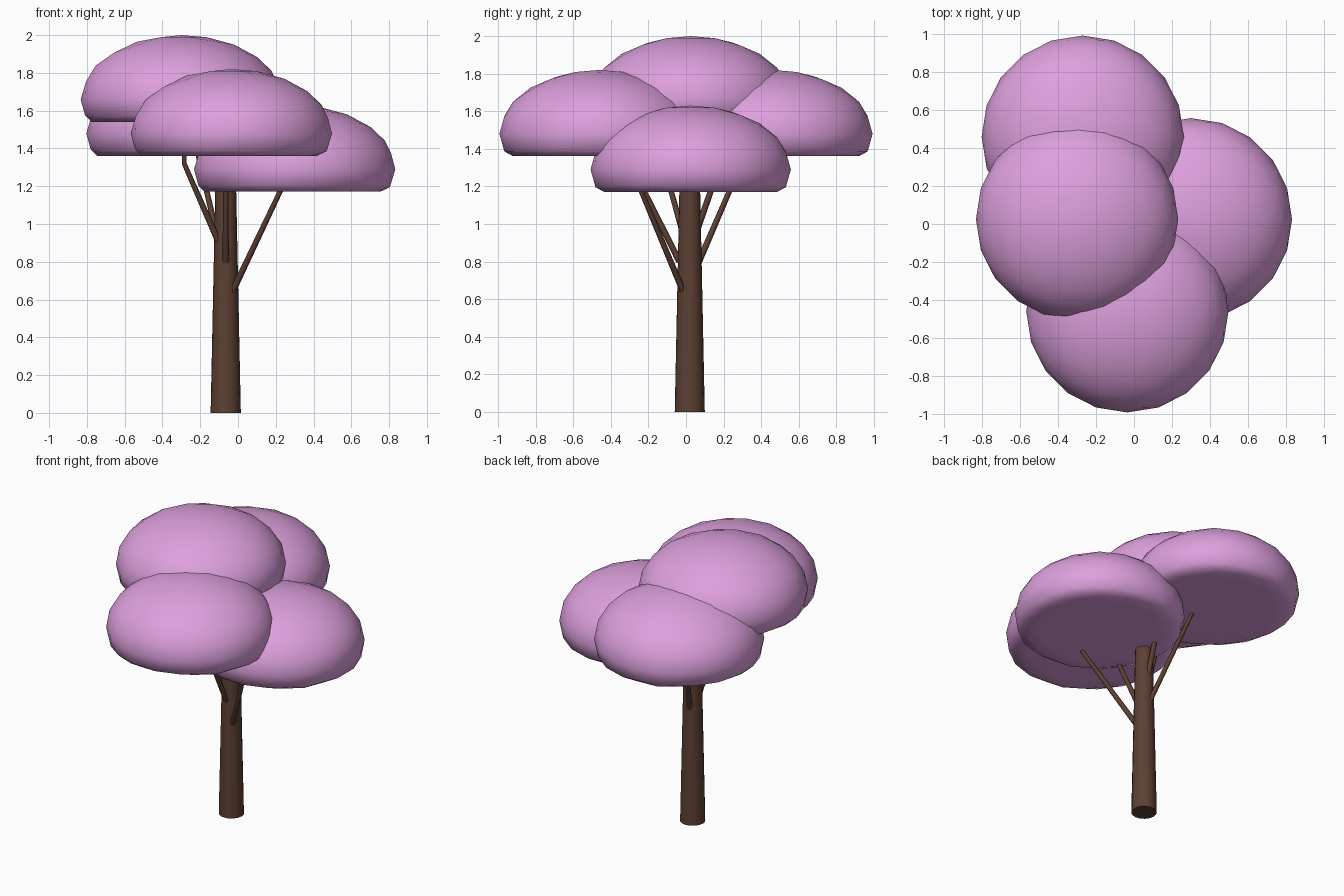
import bpy, bmesh, math
from mathutils import Vector

if "Cube" in bpy.data.objects:
    bpy.data.objects.remove(bpy.data.objects["Cube"])


def material(name, rgb):
    m = bpy.data.materials.new(name)
    m.diffuse_color = (*rgb, 1)
    m.use_nodes = True
    m.node_tree.nodes["Principled BSDF"].inputs["Base Color"].default_value = m.diffuse_color
    return m


BLOSSOM = material("blossom pink", (0.723, 0.352, 0.723))
BARK = material("bark brown", (0.107, 0.051, 0.033))


def add_object(name, bm, mat):
    bmesh.ops.recalc_face_normals(bm, faces=bm.faces)
    mesh = bpy.data.meshes.new(name)
    bm.to_mesh(mesh)
    bm.free()
    mesh.materials.append(mat)
    ob = bpy.data.objects.new(name, mesh)
    bpy.context.collection.objects.link(ob)
    return ob


def smooth(ob, angle=None):
    bpy.ops.object.select_all(action='DESELECT')
    ob.select_set(True)
    bpy.context.view_layer.objects.active = ob
    if angle:
        bpy.ops.object.shade_smooth_by_angle(angle=math.radians(angle))
    else:
        bpy.ops.object.shade_smooth()


def tube(name, points, radii, sides):
    """Round tapered tube through the points, in one closed skin."""
    pts = [Vector(p) for p in points]
    bm = bmesh.new()
    rings = []
    for i, p in enumerate(pts):
        d = (pts[min(i + 1, len(pts) - 1)] - pts[max(i - 1, 0)]).normalized()
        u = d.cross(Vector((0, 1, 0.01))).normalized()
        v = d.cross(u)
        rings.append([bm.verts.new(p + radii[i] * (u * math.cos(a) + v * math.sin(a)))
                      for a in (2 * math.pi * k / sides for k in range(sides))])
    for a, b in zip(rings, rings[1:]):
        for k in range(sides):
            n = (k + 1) % sides
            bm.faces.new((a[k], a[n], b[n], b[k]))
    bm.faces.new(rings[0])
    bm.faces.new(rings[-1])
    smooth(add_object(name, bm, BARK), 50)


# Trunk
TX, TY = -0.065, 0.02
tube("trunk", [(TX, TY, 0), (TX, TY, 1.2)], [0.08, 0.055], 16)

# Branches: sloped limb, then upright end inside the foliage
BRANCHES = {
    "branch_right": [(-0.03, -0.015, 0.64), (0.26, -0.27, 1.25), (0.27, -0.27, 1.36)],
    "branch_front": [(TX, -0.035, 0.80), (TX, -0.29, 1.31), (TX, -0.30, 1.50)],
    "branch_back": [(-0.075, 0.065, 0.79), (-0.215, 0.32, 1.38), (-0.22, 0.33, 1.50)],
    "branch_left": [(-0.105, -0.005, 0.91), (-0.285, -0.12, 1.32), (-0.285, -0.13, 1.62)],
    "branch_upper": [(-0.063, 0.06, 0.97), (-0.035, 0.36, 1.825)],
}
for name, pts in BRANCHES.items():
    tube(name, pts, [0.017, 0.013, 0.012][:len(pts)], 8)

# Foliage: flattened domes with a level underside
DOMES = {
    "foliage_top": (-0.30, 0.025, 1.66),
    "foliage_front": (-0.035, -0.46, 1.48),
    "foliage_back": (-0.27, 0.46, 1.48),
    "foliage_right": (0.30, 0.025, 1.29),
}
for name, (x, y, z) in DOMES.items():
    bm = bmesh.new()
    bmesh.ops.create_icosphere(bm, subdivisions=3, radius=1)
    for v in bm.verts:
        v.co = (x + 0.533 * v.co.x, y + 0.533 * v.co.y, z + 0.34 * max(v.co.z, -0.35))
    smooth(add_object(name, bm, BLOSSOM))
